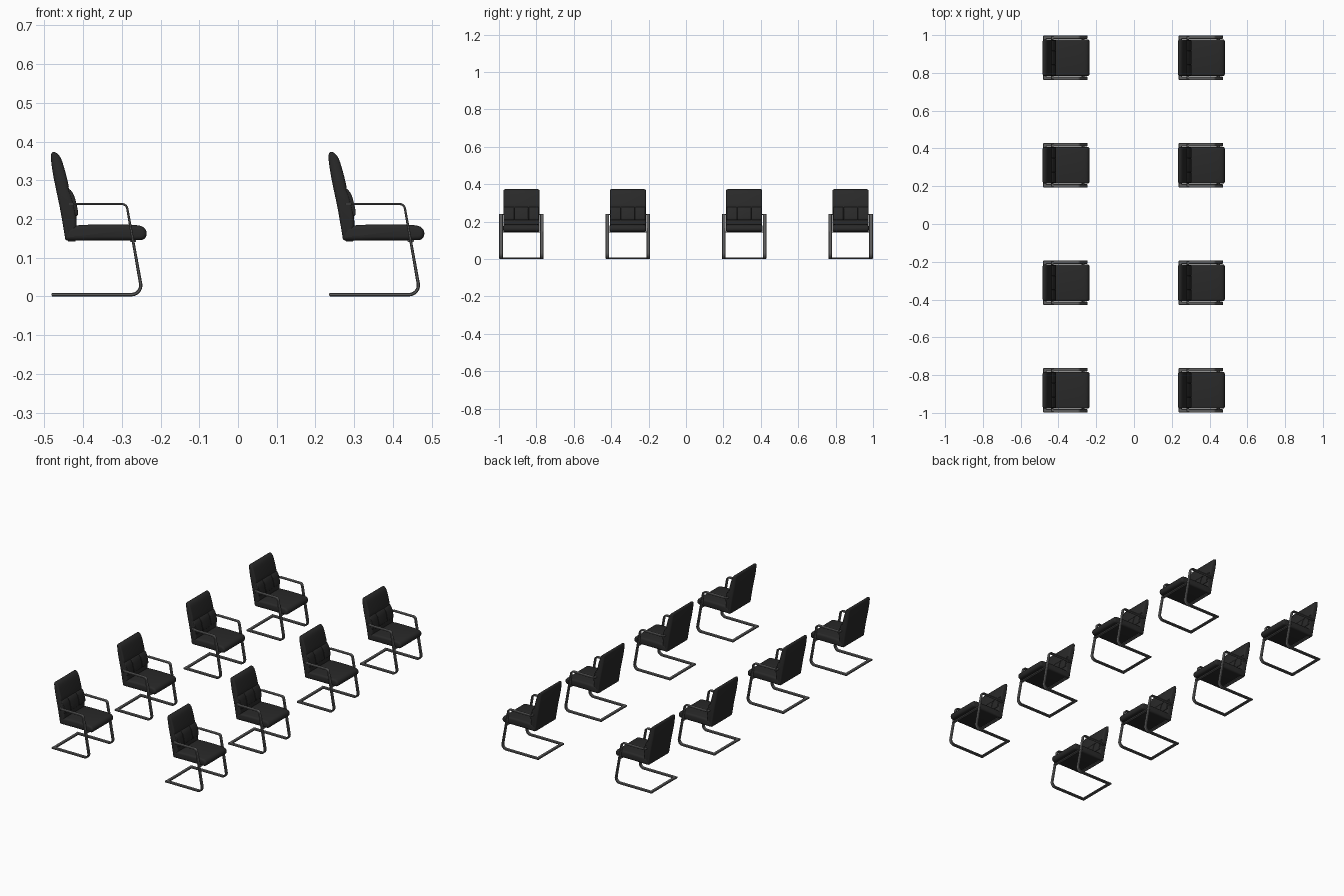
import bpy, bmesh, math
from mathutils import Vector

if "Cube" in bpy.data.objects:
    bpy.data.objects.remove(bpy.data.objects["Cube"])


def material(name, c):
    m = bpy.data.materials.new(name)
    m.diffuse_color = (*c, 1)
    m.use_nodes = True
    m.node_tree.nodes["Principled BSDF"].inputs["Base Color"].default_value = m.diffuse_color
    return m


LEATHER = material("black_leather", (0.022, 0.022, 0.022))
METAL = material("dark_metal", (0.11, 0.11, 0.11))


def finish(bm, name, mat, angle=40):
    bmesh.ops.recalc_face_normals(bm, faces=bm.faces)
    me = bpy.data.meshes.new(name)
    bm.to_mesh(me)
    bm.free()
    me.materials.append(mat)
    for p in me.polygons:
        p.use_smooth = True
    me.set_sharp_from_angle(angle=math.radians(angle))
    return name, me


def skin(rings, name, mat, angle=40):
    """Join equal rings of points into a closed solid with end caps."""
    bm = bmesh.new()
    vs = [[bm.verts.new(p) for p in r] for r in rings]
    n = len(vs[0])
    for a, b in zip(vs, vs[1:]):
        for i in range(n):
            bm.faces.new((a[i], a[(i + 1) % n], b[(i + 1) % n], b[i]))
    bm.faces.new(vs[0])
    bm.faces.new(vs[-1])
    return finish(bm, name, mat, angle)


def spline(pts, steps=3):
    """Closed Catmull-Rom curve through the profile points."""
    P = [Vector(p) for p in pts]
    n, out = len(P), []
    for i in range(n):
        a, b, c, d = P[i - 1], P[i], P[(i + 1) % n], P[(i + 2) % n]
        for k in range(steps):
            t = k / steps
            out.append(0.5 * (2 * b + (c - a) * t + (2 * a - 5 * b + 4 * c - d) * t * t
                              + (3 * b - a - 3 * c + d) * t ** 3))
    return out


def cushion(name, pts, y0, y1, r):
    """Side profile (x, z) lofted across y with rounded ends."""
    P = spline(pts)
    n = len(P)
    area = sum(P[i - 1].x * P[i].y - P[i].x * P[i - 1].y for i in range(n))
    s = 1 if area > 0 else -1
    inward = []
    for i in range(n):
        t = (P[(i + 1) % n] - P[i - 1]).normalized()
        inward.append(Vector((-t.y, t.x)) * s)
    arc = [math.radians(a) for a in (0, 22, 45, 67, 90)]
    stations = [(y0 + r * (1 - math.cos(a)), r * (1 - math.sin(a))) for a in arc]
    stations += [(y1 - r * (1 - math.cos(a)), r * (1 - math.sin(a))) for a in reversed(arc)]
    rings = []
    for y, d in stations:
        q = [p + v * d for p, v in zip(P, inward)]
        rings.append([(p.x, y, p.y) for p in q])
    return skin(rings, name, LEATHER, 50)


def fillet(p, c, q, r, steps=8):
    """Rounded corner at c, tangent to both neighbouring segments."""
    p, c, q = Vector(p), Vector(c), Vector(q)
    u, v = (p - c).normalized(), (q - c).normalized()
    half = u.angle(v) / 2
    mid = c + (u + v).normalized() * r / math.sin(half)
    a = c + u * r / math.tan(half) - mid
    b = c + v * r / math.tan(half) - mid
    return [mid + (a.lerp(b, k / steps)).normalized() * r for k in range(steps + 1)]


def section(w, t):
    """Flat bar cross-section with softened corners."""
    w, t = w / 2, t / 2
    e = t * 0.5
    return [(w - e, t), (w, t - e), (w, e - t), (w - e, -t),
            (e - w, -t), (-w, e - t), (-w, t - e), (e - w, t)]


def crossbar(name, x, z, half, w, t):
    return skin([[(x + a, y, z + b) for a, b in section(w, t)] for y in (-half, half)], name, METAL)


def side_frame(name, y):
    """Runner, front leg and armrest bent from one flat bar."""
    A, B, C, D = (-0.121, 0.0047), (0.1125, 0.0047), (0.071, 0.2385), (-0.066, 0.2385)
    path = [Vector(A)] + fillet(A, B, C, 0.024) + fillet(B, C, D, 0.014) + [Vector(D)]
    rings = []
    for i, p in enumerate(path):
        t = (path[min(i + 1, len(path) - 1)] - path[max(i - 1, 0)]).normalized()
        nrm = Vector((-t.y, t.x))
        thick = 0.009 - 0.0035 * min(1, max(0, p.y / 0.2385))
        rings.append([(p.x + nrm.x * b, y + a, p.y + nrm.y * b) for a, b in section(0.019, thick)])
    return skin(rings, name, METAL)


# Side profiles of the upholstery
seat = [(-.086, .146), (-.085, .165), (-.07, .181), (-.03, .185), (.03, .186), (.08, .185),
        (.108, .182), (.12, .173), (.123, .160), (.116, .148), (.095, .145), (0, .145), (-.06, .144)]
back = [(-.119, .373), (-.109, .370), (-.098, .356), (-.087, .322), (-.0785, .287), (-.078, .279),
        (-.071, .262), (-.061, .224), (-.058, .20), (-.059, .172), (-.072, .150), (-.086, .150),
        (-.091, .172), (-.101, .229), (-.117, .306), (-.124, .353), (-.1235, .367)]
lumbar = [(-.076, .277), (-.065, .262), (-.058, .238), (-.054, .216), (-.058, .208),
          (-.074, .212), (-.084, .245), (-.084, .272)]

parts = [
    cushion("seat", seat, -0.0975, 0.0975, 0.011),
    cushion("backrest", back, -0.0965, 0.0965, 0.009),
    side_frame("side_frame_left", -0.109),
    side_frame("side_frame_right", 0.109),
    crossbar("floor_crossbar", -0.1135, 0.0047, 0.115, 0.018, 0.009),
    crossbar("seat_bar_front", 0.088, 0.1435, 0.105, 0.016, 0.006),
    crossbar("seat_bar_rear", -0.07, 0.1445, 0.085, 0.02, 0.006),
    crossbar("armrest_mount", -0.073, 0.2385, 0.112, 0.014, 0.006),
]
# Lumbar pads split by two vertical seams
for label, y0, y1 in (("left", -0.094, -0.038), ("middle", -0.038, 0.038), ("right", 0.038, 0.094)):
    parts.append(cushion("lumbar_pad_" + label, lumbar, y0, y1, 0.004))

# Two columns of four chairs, all facing +x
for cx in (-0.359, 0.358):
    for cy in (-0.88, -0.311, 0.311, 0.88):
        for name, me in parts:
            ob = bpy.data.objects.new(name, me)
            ob.location = (cx, cy, 0)
            bpy.context.collection.objects.link(ob)
